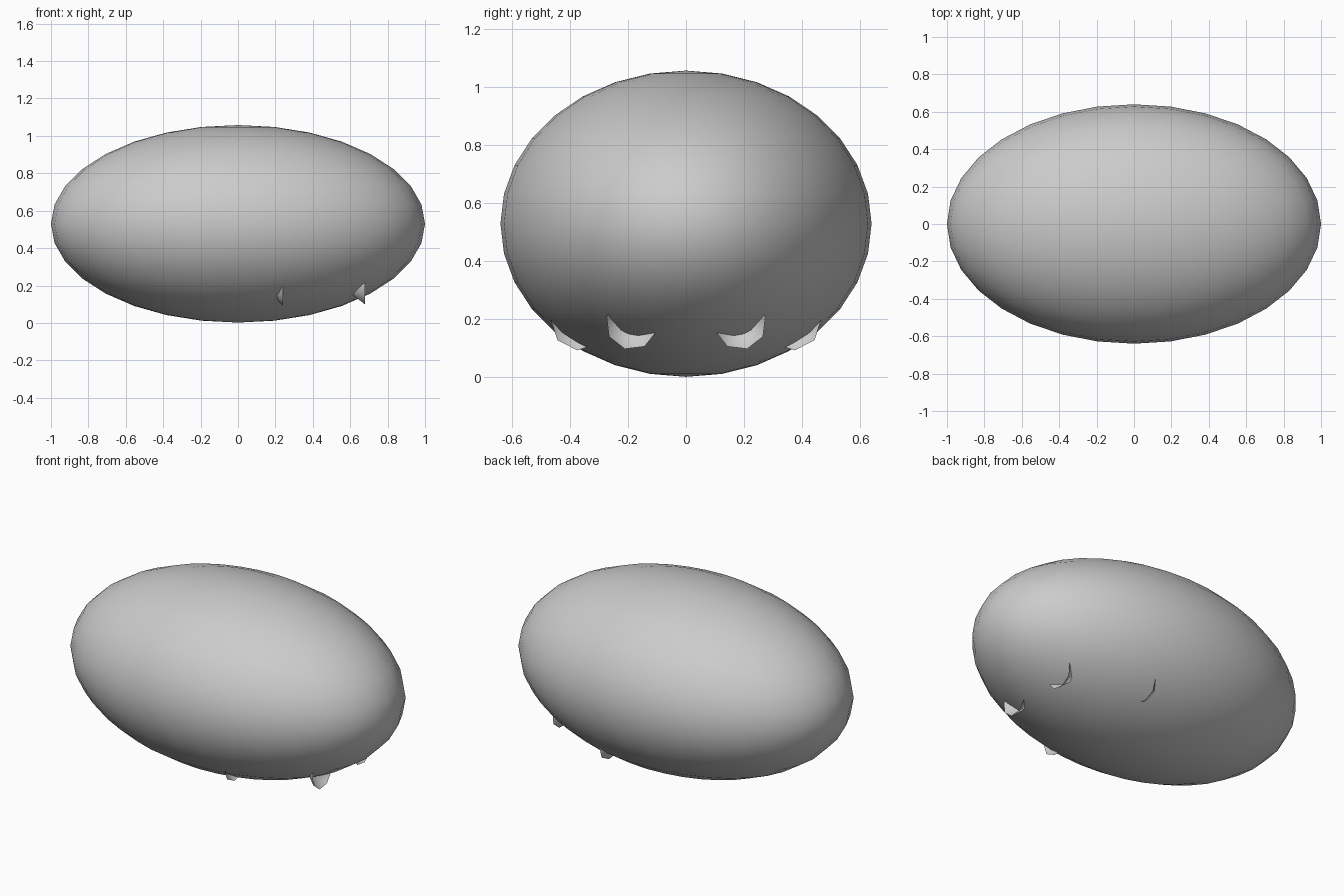
import bpy, bmesh, math

if "Cube" in bpy.data.objects:
    bpy.data.objects.remove(bpy.data.objects["Cube"])

# Smooth egg-shaped body
bpy.ops.mesh.primitive_uv_sphere_add(segments=32, ring_count=16, radius=1, location=(0, 0, 0.53))
body = bpy.context.object
body.name = "body"
body.scale = (1.0, 0.64, 0.528)
bpy.ops.object.shade_smooth()


# Open eight-sided conical cup: rim faces +x, point is buried in the body
def cup(name, x, y, z, radius, depth, turn, side):
    bm = bmesh.new()
    tip = bm.verts.new((x - depth, side * y, z))
    rim = []
    for i in range(8):
        a = math.radians(turn + 45 * i)
        rim.append(bm.verts.new((x, side * (y + radius * math.cos(a)), z + radius * math.sin(a))))
    for i in range(8):
        bm.faces.new((tip, rim[i], rim[(i + 1) % 8]))
    bmesh.ops.recalc_face_normals(bm, faces=bm.faces)
    mesh = bpy.data.meshes.new(name)
    bm.to_mesh(mesh)
    bm.free()
    for p in mesh.polygons:
        p.use_smooth = True
    bpy.context.collection.objects.link(bpy.data.objects.new(name, mesh))


# Two pairs of cups under the body, mirrored across y
for side, label in ((1, "near"), (-1, "far")):
    cup("outer_cup_" + label, 0.68, -0.187, 0.185, 0.09, 0.11, -105.5, side)
    cup("inner_cup_" + label, 0.24, -0.367, 0.193, 0.10, 0.10, -94.5, side)
